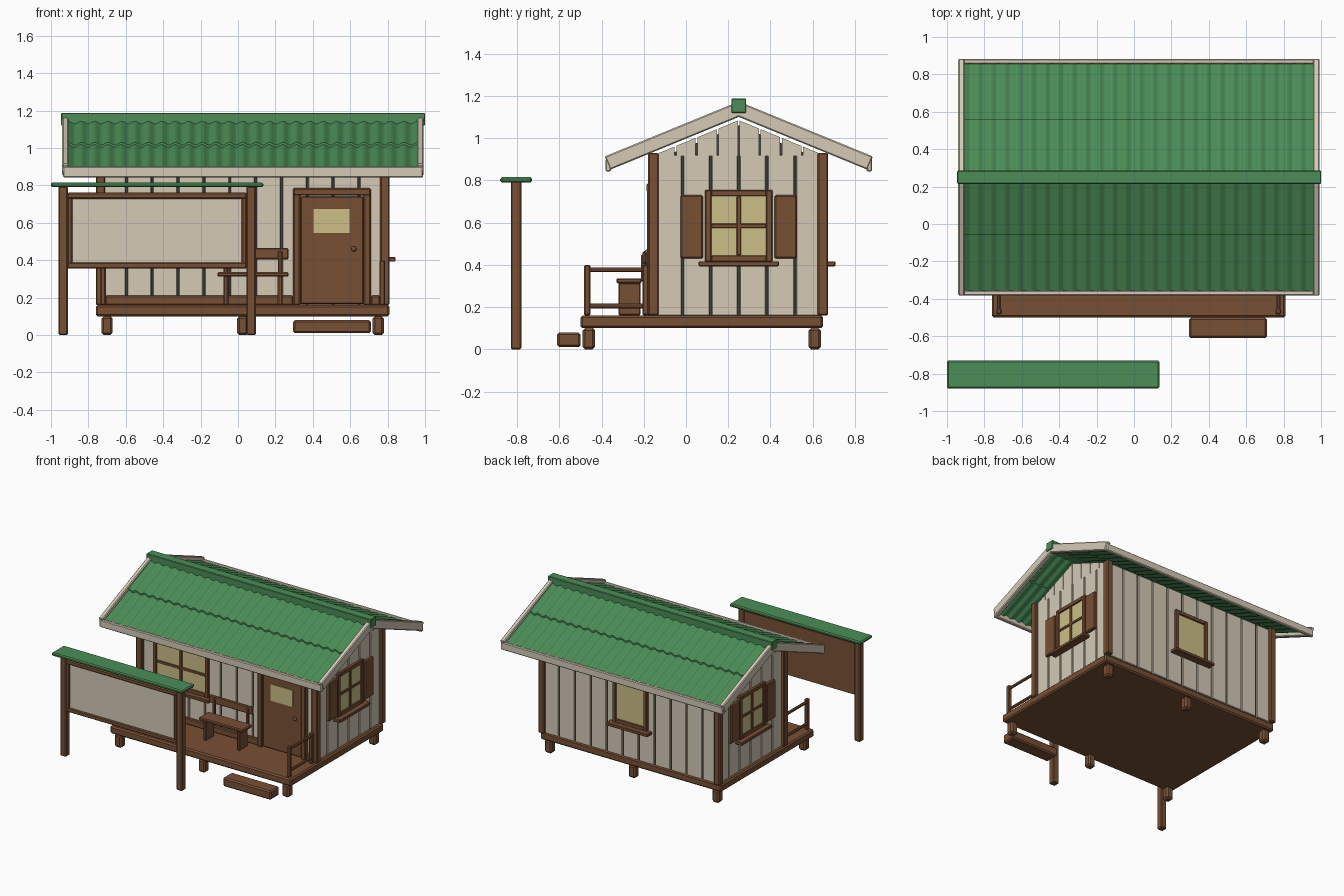
import bpy, bmesh, math
from mathutils import Matrix, Vector

if "Cube" in bpy.data.objects:
    bpy.data.objects.remove(bpy.data.objects["Cube"])


def mat(name, col):
    m = bpy.data.materials.new(name)
    m.diffuse_color = (*col, 1)
    m.use_nodes = True
    m.node_tree.nodes["Principled BSDF"].inputs["Base Color"].default_value = m.diffuse_color
    return m


WOOD = mat("brown_wood", (0.19, 0.08, 0.036))
DARK = mat("dark_gap", (0.06, 0.05, 0.04))
CREAM = mat("cream_paint", (0.66, 0.59, 0.47))
GREEN = mat("green_roof", (0.07, 0.27, 0.095))
GLASS = mat("warm_glass", (0.60, 0.52, 0.24))
CX, CY = 0.025, 0.25        # house centre
HX, HY = 0.76, 0.40         # half size of the walls


def finish(bm, name, m):
    bmesh.ops.recalc_face_normals(bm, faces=bm.faces)
    me = bpy.data.meshes.new(name)
    bm.to_mesh(me)
    bm.free()
    me.materials.append(m)
    ob = bpy.data.objects.new(name, me)
    bpy.context.collection.objects.link(ob)
    return ob


def box(name, x, y, z, m=WOOD, bev=0.006, xf=None):
    """Bevelled box from (min, max) ranges, optionally transformed."""
    size = [r[1] - r[0] for r in (x, y, z)]
    bm = bmesh.new()
    bmesh.ops.create_cube(bm, size=1)
    bmesh.ops.scale(bm, vec=size, verts=bm.verts)
    bmesh.ops.translate(bm, vec=[(r[0] + r[1]) / 2 for r in (x, y, z)], verts=bm.verts)
    if bev:
        bmesh.ops.bevel(bm, geom=bm.edges[:], offset=min(bev, min(size) * 0.3), segments=1,
                        affect='EDGES', profile=0.5)
    if xf:
        bm.transform(xf)
    return finish(bm, name, m)


def prism(name, pts, x, m):
    """Profile in (y, z) extruded over the x range."""
    bm = bmesh.new()
    a, b = ([bm.verts.new((xx, p[0], p[1])) for p in pts] for xx in x)
    bm.faces.new(a)
    bm.faces.new(b)
    for i in range(len(pts)):
        j = (i + 1) % len(pts)
        bm.faces.new((a[i], a[j], b[j], b[i]))
    return finish(bm, name, m)


# Deck, feet, step
box("deck", (-0.76, 0.81), (-0.5, 0.65), (0.10, 0.16), bev=0.01)
for x in (-0.70, 0.025, 0.75):
    for y in (-0.46, 0.61):
        box("foot", (x - 0.03, x + 0.03), (y - 0.03, y + 0.03), (0, 0.1), bev=0.012)
box("step", (0.295, 0.71), (-0.61, -0.5), (0.01, 0.08), bev=0.01)

# Wall core (dark, seen in the gaps) and vertical planks
GAP, T = 0.005, 0.015


def gable_z(y):
    return 1.085 - 0.41 * abs(y - CY)


xi, yi = HX - T, HY - T
prism("wall_core", [(CY - yi, 0.16), (CY + yi, 0.16), (CY + yi, 0.90), (CY, 1.06), (CY - yi, 0.90)],
      (CX - xi, CX + xi), DARK)
pw = 2 * HX / 11
for i in range(11):
    x0 = CX - HX + i * pw
    for y in (CY - HY, CY + HY - T):
        box("wall_plank", (x0 + GAP, x0 + pw - GAP), (y, y + T), (0.16, 0.92), CREAM, 0.003)
pw = 2 * HY / 6
for i in range(6):
    y0, y1 = CY - HY + i * pw + GAP, CY - HY + (i + 1) * pw - GAP
    for x in (CX - HX, CX + HX - T):
        box("side_plank", (x, x + T), (y0, y1), (0.16, 0.92), CREAM, 0.003)
for i in range(8):
    y0, y1 = CY - 0.4 + i * 0.1 + 0.004, CY - 0.3 + i * 0.1 - 0.004
    for x in (CX - HX, CX + HX - T):
        prism("gable_plank", [(y0, 0.915), (y1, 0.915), (y1, gable_z(y1)), (y0, gable_z(y0))],
              (x, x + T), CREAM)

# Corner posts and base trim
for x in (-0.735, 0.785):
    for y in (-0.155, 0.648):
        box("corner_post", (x - 0.025, x + 0.025), (y - 0.025, y + 0.025), (0.16, 0.93))
box("base_trim", (-0.71, 0.295), (-0.17, -0.145), (0.16, 0.21))
box("base_trim", (0.71, 0.76), (-0.17, -0.145), (0.16, 0.21))

# Roof: two corrugated courses per slope, thin metal sheets
SLOPE = 0.41


def sheet(side, d0, d1, lift):
    n, bm = 26 * 8, bmesh.new()
    rows = []
    for low in (0, 0.012):
        for d in (d0, d1):
            rows.append([bm.verts.new((-0.91 + 1.87 * i / n, CY + side * d,
                                       1.138 + lift - low - SLOPE * d
                                       + 0.007 * math.cos(2 * math.pi * i / 8))) for i in range(n + 1)])
    a, b, c, e = rows
    for i in range(n):
        for p, q in ((a, b), (b, e), (e, c), (c, a)):
            bm.faces.new((p[i], p[i + 1], q[i + 1], q[i]))
    for i in (0, n):
        bm.faces.new((a[i], b[i], e[i], c[i]))
    finish(bm, "roof_sheet", GREEN)


for s in (-1, 1):
    sheet(s, 0.0, 0.31, 0.012)
    sheet(s, 0.29, 0.615, 0.0)
    # Sloped barge boards on both gable ends, and eave fascia
    for x in ((-0.94, -0.905), (0.957, 0.993)):
        tilt = Matrix.Translation((0, CY, 1.135)) @ Matrix.Rotation(-s * math.atan(SLOPE), 4, 'X')
        box("barge_board", x, sorted((0, s * 0.672)), (-0.032, 0.036), CREAM, 0.006, tilt)
    box("eave_fascia", (-0.935, 0.99), sorted((CY + s * 0.605, CY + s * 0.632)), (0.842, 0.902), CREAM)
box("ridge_cap", (-0.945, 1.0), (0.215, 0.285), (1.12, 1.187), GREEN, 0.004)


# Windows, built facing -y around the origin, then turned into place
def window(loc, turn, w, z0=0.415, z1=0.755, cross=True, shutters=False):
    xf = Matrix.Translation(loc) @ Matrix.Rotation(math.radians(turn), 4, 'Z')
    h, f, zc = w / 2, 0.03, (z0 + z1) / 2
    box("window_glass", (-h + 0.01, h - 0.01), (-0.010, 0.01), (z0 + 0.01, z1 - 0.01), GLASS, 0, xf)
    for s in (-1, 1):
        box("window_jamb", sorted((s * h, s * (h - f))), (-0.022, 0.01), (z0, z1), WOOD, 0.004, xf)
        if shutters:
            box("shutter", sorted((s * (h + 0.01), s * (h + 0.115))), (-0.025, 0.005), (0.43, 0.73),
                WOOD, 0.006, xf)
    for z in (z0, z1 - f):
        box("window_rail", (-h + f, h - f), (-0.021, 0.01), (z, z + f), WOOD, 0.004, xf)
    if cross:
        box("muntin", (-0.01, 0.01), (-0.018, 0.01), (z0 + f, z1 - f), WOOD, 0.003, xf)
        box("muntin", (-h + f, h - f), (-0.017, 0.01), (zc - 0.01, zc + 0.01), WOOD, 0.003, xf)
    box("window_sill", (-h - 0.03, h + 0.03), (-0.058, 0.01), (z0 - 0.022, z0 + 0.002), WOOD, 0.004, xf)


window((CX + HX, CY, 0), 90, 0.32, shutters=True)
window((CX - HX, CY, 0), -90, 0.32, shutters=True)
window((0.02, CY + HY, 0), 180, 0.30, cross=False)
window((-0.38, CY - HY, 0), 0, 0.48)

# Door with frame, pane and knob
for x in (0.295, 0.672):
    box("door_jamb", (x, x + 0.038), (-0.185, -0.14), (0.16, 0.785))
box("door_head", (0.295, 0.71), (-0.187, -0.14), (0.745, 0.785))
box("door", (0.333, 0.672), (-0.17, -0.14), (0.165, 0.74))
box("door_pane", (0.405, 0.595), (-0.176, -0.15), (0.545, 0.675), GLASS, 0)
bm = bmesh.new()
bmesh.ops.create_uvsphere(bm, u_segments=12, v_segments=8, radius=0.014)
bmesh.ops.translate(bm, vec=(0.62, -0.182, 0.46), verts=bm.verts)
for f in bm.faces:
    f.smooth = True
finish(bm, "door_knob", WOOD)

# Bench
box("bench_seat", (-0.11, 0.27), (-0.33, -0.21), (0.312, 0.336))
box("bench_back", (-0.11, 0.27), (-0.205, -0.185), (0.405, 0.465))
for x in (-0.065, 0.225):
    box("bench_leg", (x - 0.013, x + 0.013), (-0.32, -0.215), (0.16, 0.315))
    box("bench_back_post", (x - 0.012, x + 0.012), (-0.212, -0.188), (0.32, 0.45))

# Porch side railings
for x in (-0.722, 0.772):
    for y in (-0.468, -0.192):
        box("rail_post", (x - 0.015, x + 0.015), (y - 0.015, y + 0.015), (0.16, 0.40))
    for z in (0.205, 0.376):
        box("porch_rail", (x - 0.01, x + 0.01), (-0.46, -0.19), (z - 0.011, z + 0.011))

# Notice board in front
for x in (-0.935, 0.07):
    box("board_post", (x - 0.025, x + 0.025), (-0.83, -0.78), (0, 0.795))
box("board_roof", (-1.0, 0.135), (-0.88, -0.73), (0.79, 0.815), GREEN, 0.008)
box("board_back", (-0.91, 0.045), (-0.805, -0.785), (0.36, 0.76), WOOD, 0)
box("board_panel", (-0.89, 0.025), (-0.815, -0.80), (0.38, 0.735), CREAM, 0)
for z in (0.355, 0.728):
    box("board_frame", (-0.912, 0.047), (-0.826, -0.79), (z, z + 0.033))
for x in (-0.912, 0.02):
    box("board_frame", (x, x + 0.026), (-0.825, -0.79), (0.38, 0.735))
